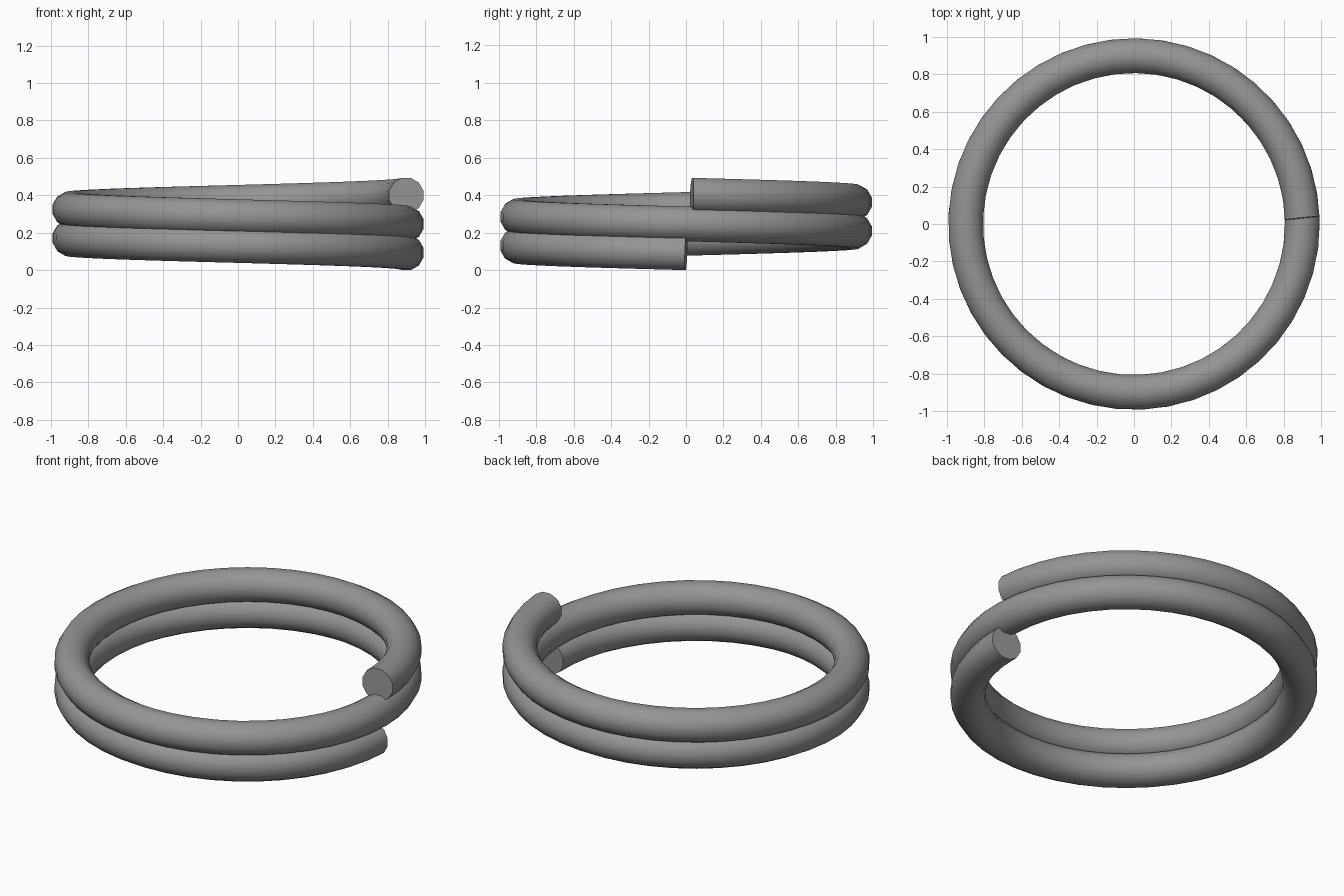
import bpy
import bmesh
from math import cos, sin, pi, radians
from mathutils import Vector

if "Cube" in bpy.data.objects:
    bpy.data.objects.remove(bpy.data.objects["Cube"])

COIL_RADIUS = 0.9
WIRE_RADIUS = 0.096
SIDES = 12
STEPS = 90
SWEEP = radians(718)
PITCH = 0.154

# Plain grey metal
metal = bpy.data.materials.new("grey metal")
metal.use_nodes = True
grey = (0.3, 0.3, 0.3, 1)
metal.diffuse_color = grey
metal.node_tree.nodes["Principled BSDF"].inputs["Base Color"].default_value = grey


def helix_point(angle):
    """Centre line, rising clockwise as seen from above."""
    return Vector((COIL_RADIUS * cos(angle), -COIL_RADIUS * sin(angle),
                   0.093 + PITCH * angle / (2 * pi)))


# Sweep the round wire section along the helix
bm = bmesh.new()
path = [helix_point(SWEEP * i / STEPS) for i in range(STEPS + 1)]
rings = []
for i, centre in enumerate(path):
    tangent = (path[min(i + 1, STEPS)] - path[max(i - 1, 0)]).normalized()
    outward = tangent.cross(Vector((0, 0, 1))).normalized() * -1
    up = outward.cross(tangent)
    ring = []
    for k in range(SIDES):
        a = 2 * pi * (k + 0.5) / SIDES
        ring.append(bm.verts.new(centre + WIRE_RADIUS * (cos(a) * outward + sin(a) * up)))
    rings.append(ring)

for r0, r1 in zip(rings, rings[1:]):
    for k in range(SIDES):
        n = (k + 1) % SIDES
        bm.faces.new((r0[k], r0[n], r1[n], r1[k]))

# Flat cut ends
bm.faces.new(rings[0])
bm.faces.new(rings[-1])
bmesh.ops.recalc_face_normals(bm, faces=bm.faces[:])

mesh = bpy.data.meshes.new("coil_ring")
bm.to_mesh(mesh)
bm.free()
mesh.materials.append(metal)
coil = bpy.data.objects.new("coil_ring", mesh)
bpy.context.collection.objects.link(coil)

# Smooth wire, sharp end cuts
bpy.context.view_layer.objects.active = coil
coil.select_set(True)
bpy.ops.object.shade_smooth_by_angle(angle=radians(40))
